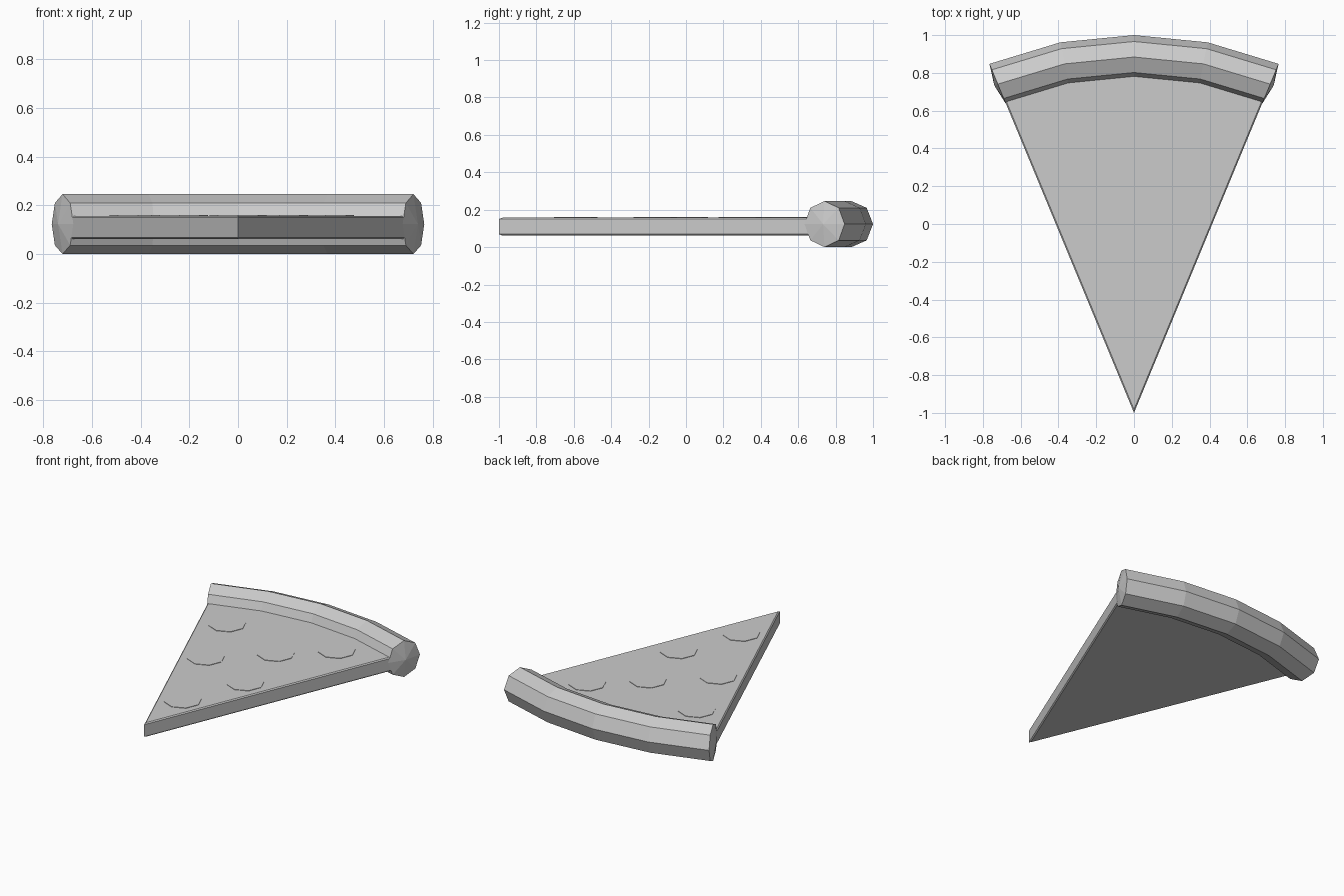
import bpy, bmesh, math

cube = bpy.data.objects.get("Cube")
if cube:
    bpy.data.objects.remove(cube, do_unlink=True)

HALF_ANGLE = math.radians(22.5)
TIP_Y = -1.0
BASE_BOTTOM, BASE_TOP = 0.062, 0.157

grey = bpy.data.materials.new("plain grey")
grey.use_nodes = True
colour = (0.6, 0.6, 0.6, 1)
grey.diffuse_color = colour
grey.node_tree.nodes["Principled BSDF"].inputs["Base Color"].default_value = colour


def finish(bm, name):
    """Turn a bmesh into a flat-shaded object."""
    bmesh.ops.recalc_face_normals(bm, faces=bm.faces)
    mesh = bpy.data.meshes.new(name)
    bm.to_mesh(mesh)
    bm.free()
    mesh.materials.append(grey)
    obj = bpy.data.objects.new(name, mesh)
    bpy.context.collection.objects.link(obj)
    return obj


def polar(radius, angle, z):
    """Point measured from the tip of the slice."""
    return (radius * math.sin(angle), TIP_Y + radius * math.cos(angle), z)


angles = [HALF_ANGLE * (i / 2 - 1) for i in range(5)]

# Wedge base with softened upper and lower rims
bm = bmesh.new()
outline = [(0, TIP_Y, BASE_BOTTOM)] + [polar(1.84, a, BASE_BOTTOM) for a in reversed(angles)]
bottom = bm.faces.new([bm.verts.new(p) for p in outline])
result = bmesh.ops.extrude_face_region(bm, geom=[bottom])
for v in result["geom"]:
    if isinstance(v, bmesh.types.BMVert):
        v.co.z = BASE_TOP
bmesh.ops.recalc_face_normals(bm, faces=bm.faces)
rims = [e for e in bm.edges if abs(e.verts[0].co.z - e.verts[1].co.z) < 0.001]
bmesh.ops.bevel(bm, geom=rims, offset=0.007, segments=1, affect='EDGES')
finish(bm, "slice_base")

# Crust: eight-sided tube swept along the arc, with slightly domed ends
CRUST_R, SIDES = 1.884, 8
bm = bmesh.new()
rings = []
for a in angles:
    ring = []
    for k in range(SIDES):
        t = math.tau * k / SIDES
        ring.append(bm.verts.new(polar(CRUST_R + 0.116 * math.cos(t), a, 0.123 + 0.123 * math.sin(t))))
    rings.append(ring)
for r1, r2 in zip(rings, rings[1:]):
    for k in range(SIDES):
        n = (k + 1) % SIDES
        bm.faces.new((r1[k], r1[n], r2[n], r2[k]))
for ring, side in ((rings[0], -1), (rings[-1], 1)):
    x, y, z = polar(CRUST_R, side * HALF_ANGLE, 0.123)
    pole = bm.verts.new((x + side * 0.02 * math.cos(HALF_ANGLE), y - 0.02 * math.sin(HALF_ANGLE), z))
    for k in range(SIDES):
        bm.faces.new((ring[k], ring[(k + 1) % SIDES], pole))
finish(bm, "crust")

# Thin round toppings
spots = [(-0.41, 0.47), (-0.24, 0.0), (0.08, 0.29), (0.36, 0.54), (0.17, -0.165), (0.0, -0.59)]
for i, (x, y) in enumerate(spots):
    bm = bmesh.new()
    bmesh.ops.create_cone(bm, cap_ends=True, segments=8, radius1=0.117, radius2=0.117, depth=0.006)
    bmesh.ops.translate(bm, verts=bm.verts, vec=(x, y, BASE_TOP))
    finish(bm, f"topping_{i + 1}")
